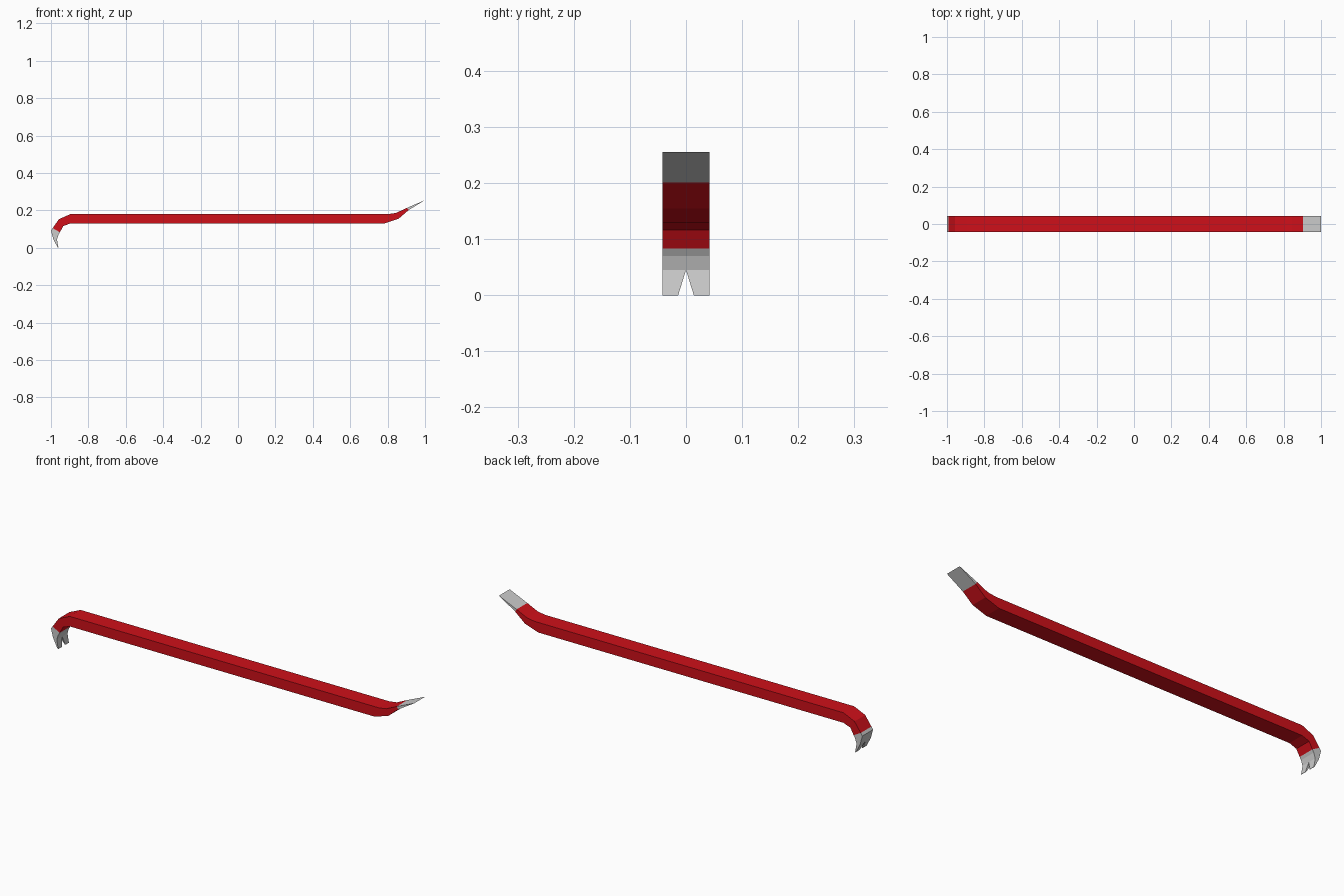
import bpy, bmesh

if "Cube" in bpy.data.objects:
    bpy.data.objects.remove(bpy.data.objects["Cube"])

HALF_WIDTH = 0.042

red = bpy.data.materials.new("red_paint")
red.diffuse_color = (0.62, 0.005, 0.01, 1)
red.use_nodes = True
red.node_tree.nodes["Principled BSDF"].inputs["Base Color"].default_value = red.diffuse_color


def loft(name, stations, material=None, cap_start=False):
    """Sweep a flat section; station = outer x,z, inner x,z, half gap at the middle."""
    bm = bmesh.new()
    rings = []
    for ox, oz, ix, iz, gap in stations:
        rings.append([bm.verts.new(p) for p in (
            (ox, gap, oz), (ox, HALF_WIDTH, oz),
            (ix, HALF_WIDTH, iz), (ix, gap, iz))])
    for k in range(len(rings) - 1):
        a, b = rings[k], rings[k + 1]
        split = stations[k][4] > 0 or stations[k + 1][4] > 0
        for j in range(4 if split else 3):
            n = (j + 1) % 4
            bm.faces.new((a[j], b[j], b[n], a[n]))
    if cap_start:
        bm.faces.new(rings[0])
    bmesh.ops.remove_doubles(bm, verts=bm.verts, dist=0.0005)
    mesh = bpy.data.meshes.new(name)
    bm.to_mesh(mesh)
    bm.free()
    obj = bpy.data.objects.new(name, mesh)
    bpy.context.collection.objects.link(obj)
    if material:
        mesh.materials.append(material)
    mirror = obj.modifiers.new("mirror", 'MIRROR')
    mirror.use_axis = (False, True, False)
    mirror.merge_threshold = 0.0005
    return obj


claw_joint = (-0.991, 0.105, -0.952, 0.083, 0)
chisel_joint = (0.903, 0.213, 0.912, 0.201, 0)

# Forked nail claw
loft("nail_claw", [
    (-0.965, 0.003, -0.960, 0.0, 0.014),
    (-0.988, 0.048, -0.968, 0.045, 0),
    (-1.0, 0.092, -0.960, 0.07, 0),
    claw_joint], cap_start=True)

# Painted bar with a bend at each end
loft("painted_bar", [
    claw_joint,
    (-0.957, 0.153, -0.934, 0.116, 0),
    (-0.896, 0.18, -0.896, 0.13, 0),
    (0.803, 0.18, 0.783, 0.13, 0),
    (0.845, 0.186, 0.858, 0.155, 0),
    chisel_joint], red)

# Wedge-shaped pry end
loft("chisel_tip", [chisel_joint, (1.0, 0.255, 1.0, 0.255, 0)])
